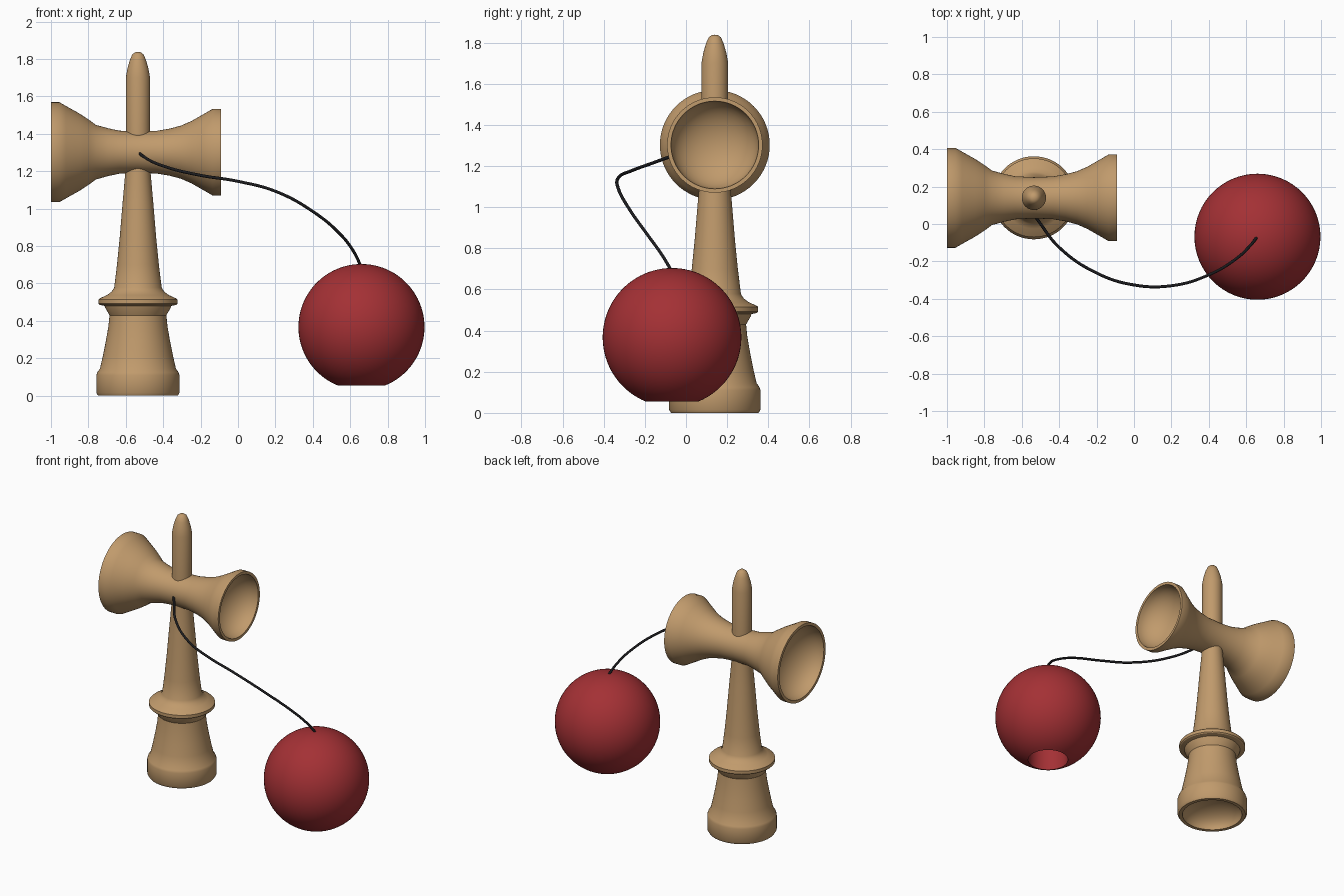
import bpy, bmesh, math
from mathutils import Vector, Matrix

if "Cube" in bpy.data.objects:
    bpy.data.objects.remove(bpy.data.objects["Cube"])

AX, AY, CZ = -0.535, 0.14, 1.302      # handle axis and cross-piece height
BALL, R = Vector((0.66, -0.068, 0.367)), 0.337


def material(name, rgb):
    m = bpy.data.materials.new(name)
    m.diffuse_color = (*rgb, 1)
    m.use_nodes = True
    m.node_tree.nodes["Principled BSDF"].inputs["Base Color"].default_value = m.diffuse_color
    return m


wood = material("tan wood", (0.53, 0.325, 0.15))
red = material("red lacquer", (0.37, 0.03, 0.035))
black = material("black cord", (0.012, 0.012, 0.014))


def lathe(name, profile, loc, mat, along_x=False, steps=64):
    """Revolve (radius, height) points about z, or about x."""
    bm = bmesh.new()
    rings = []
    for r, h in profile:
        if r < 1e-5:
            rings.append([bm.verts.new((0, 0, h))])
        else:
            rings.append([bm.verts.new((r * math.cos(2 * math.pi * i / steps),
                                        r * math.sin(2 * math.pi * i / steps), h))
                          for i in range(steps)])
    for a, b in zip(rings, rings[1:]):
        for i in range(steps):
            j = (i + 1) % steps
            quad = [a[i % len(a)], a[j % len(a)], b[j % len(b)], b[i % len(b)]]
            bm.faces.new(list(dict.fromkeys(quad)))
    bmesh.ops.recalc_face_normals(bm, faces=bm.faces)
    if along_x:
        bm.transform(Matrix.Rotation(math.pi / 2, 4, 'Y'))
    me = bpy.data.meshes.new(name)
    bm.to_mesh(me)
    bm.free()
    me.materials.append(mat)
    ob = bpy.data.objects.new(name, me)
    ob.location = loc
    bpy.context.collection.objects.link(ob)
    bpy.context.view_layer.objects.active = ob
    ob.select_set(True)
    bpy.ops.object.shade_smooth_by_angle(angle=math.radians(32))
    ob.select_set(False)
    return ob


def bowl(radius, depth, rim, inward, n=10):
    """Hollow from its centre out to the rim."""
    return [(radius * math.sin(math.pi / 2 * i / n),
             rim + inward * depth * math.cos(math.pi / 2 * i / n)) for i in range(n + 1)]


# Handle: hollow base, collar, tapering neck and spike
handle = bowl(0.19, 0.11, 0, 1) + [
    (0.213, 0), (0.222, 0.015), (0.222, 0.11), (0.217, 0.125), (0.203, 0.145),
    (0.188, 0.21), (0.172, 0.29), (0.158, 0.37), (0.152, 0.43), (0.175, 0.47),
    (0.178, 0.48), (0.205, 0.486), (0.211, 0.492), (0.211, 0.514), (0.205, 0.52),
    (0.165, 0.538), (0.14, 0.557), (0.127, 0.578), (0.112, 0.7), (0.098, 0.84),
    (0.083, 1.02), (0.067, 1.2), (0.065, 1.4), (0.065, 1.7), (0.056, 1.75),
    (0.043, 1.795), (0.03, 1.825), (0.015, 1.836), (0, 1.838)]
lathe("handle", handle, (AX, AY, 0), wood)

# Cross-piece: one large and one small cup joined by a waist
cross = bowl(0.247, 0.17, -0.465, 1) + [
    (0.267, -0.465), (0.267, -0.42), (0.247, -0.385), (0.208, -0.315), (0.172, -0.26),
    (0.146, -0.225), (0.128, -0.16), (0.115, -0.1), (0.11, 0), (0.114, 0.1),
    (0.126, 0.17), (0.142, 0.23), (0.166, 0.285), (0.2, 0.345), (0.232, 0.4),
    (0.232, 0.445)] + bowl(0.213, 0.16, 0.445, -1)[::-1]
lathe("cross_cups", cross, (AX, AY, CZ), wood, along_x=True)

# Ball with a round socket in the underside
a0 = math.asin(0.127 / R)
ball = [(0, 0.05), (0.127, 0.05)] + [
    (R * math.sin(a0 + (math.pi - a0) * i / 40), -R * math.cos(a0 + (math.pi - a0) * i / 40))
    for i in range(41)]
lathe("ball", ball, BALL, red)

# Cord from the handle to the top of the ball
path = [(-0.535, 0.05, 1.305), (-0.51, 0.015, 1.282), (-0.4, -0.125, 1.228),
        (-0.2, -0.262, 1.178), (0, -0.326, 1.146), (0.2, -0.33, 1.093),
        (0.4, -0.272, 0.985), (0.55, -0.183, 0.86), (0.62, -0.117, 0.768),
        (0.658, -0.07, 0.69)]
cu = bpy.data.curves.new("cord", 'CURVE')
cu.dimensions = '3D'
cu.bevel_depth = 0.008
cu.bevel_resolution = 2
cu.resolution_u = 8
cu.use_fill_caps = True
sp = cu.splines.new('BEZIER')
sp.bezier_points.add(len(path) - 1)
for bp, co in zip(sp.bezier_points, path):
    bp.co = co
    bp.handle_left_type = bp.handle_right_type = 'AUTO'
cu.materials.append(black)
bpy.context.collection.objects.link(bpy.data.objects.new("cord", cu))
